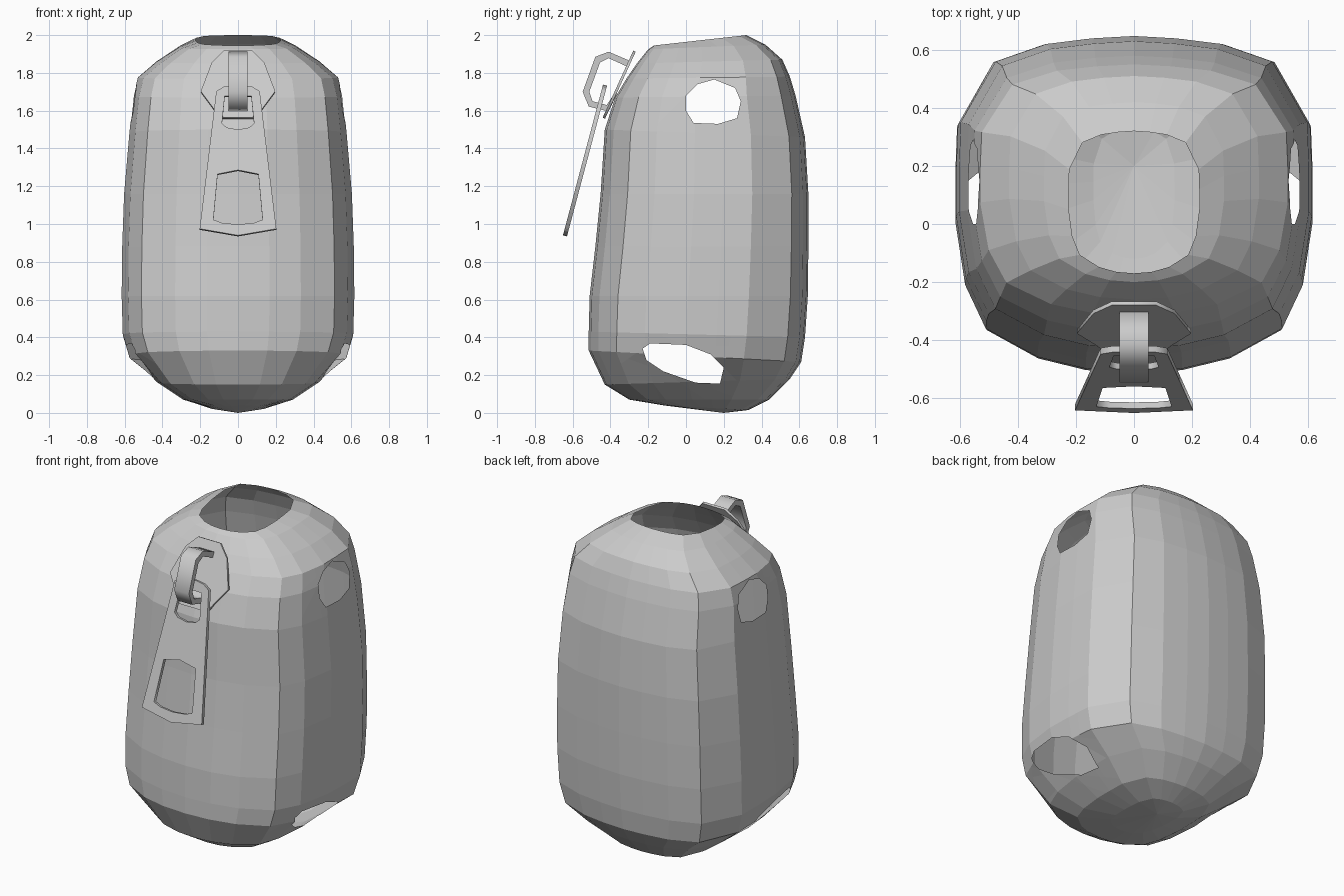
import bpy, bmesh, math
from mathutils import Vector

if "Cube" in bpy.data.objects:
    bpy.data.objects.remove(bpy.data.objects["Cube"])

# ---------- body shell: squarish section lofted through tilted rings ----------
half = [(0, -1), (.27, -.98), (.54, -.91), (.83, -.74), (.945, -.48), (1, -.1), (1, .18),
        (.99, .46), (.79, .84), (.5, .95), (.24, .985), (0, 1)]
section = half + [(-u, v) for u, v in half[-2:0:-1]]

# front y, front z, back y, back z, half width
rings = [(-.12, .04, .33, .015, .14), (-.30, .07, .44, .07, .29), (-.43, .15, .55, .18, .43),
         (-.515, .33, .61, .27, .575), (-.515, .43, .63, .40, .61), (-.51, .62, .645, .62, .616),
         (-.48, .88, .648, .88, .613), (-.452, 1.16, .648, 1.16, .603), (-.43, 1.5, .63, 1.46, .575),
         (-.375, 1.67, .58, 1.68, .555), (-.315, 1.77, .55, 1.78, .53), (-.26, 1.85, .51, 1.87, .43),
         (-.20, 1.925, .42, 1.95, .31), (-.17, 1.945, .32, 2.0, .225)]

bm = bmesh.new()
loops = []
for yf, zf, yb, zb, w in rings:
    loops.append([bm.verts.new((u * w, yf + (yb - yf) * (v + 1) / 2, zf + (zb - zf) * (v + 1) / 2))
                  for u, v in section])
n = len(section)
for a, b in zip(loops, loops[1:]):
    for i in range(n):
        j = (i + 1) % n
        bm.faces.new((a[i], a[j], b[j], b[i]))
pole = bm.verts.new((0, .2, 0))
for i in range(n):
    bm.faces.new((pole, loops[0][(i + 1) % n], loops[0][i]))


def cut_side_holes(poly):
    """Cut a convex y-z outline through both sides of the shell."""
    lo = [min(p[k] for p in poly) for k in (0, 1)]
    hi = [max(p[k] for p in poly) for k in (0, 1)]
    edges = list(zip(poly, poly[1:] + poly[:1]))

    def near(f):
        if abs(f.calc_center_median().x) < .25:
            return False
        return all(min(v.co[k + 1] for v in f.verts) < hi[k] and
                   max(v.co[k + 1] for v in f.verts) > lo[k] for k in (0, 1))

    for p, q in edges:
        faces = [f for f in bm.faces if near(f)]
        geom = faces + list({e for f in faces for e in f.edges}) + list({v for f in faces for v in f.verts})
        bmesh.ops.bisect_plane(bm, geom=geom, dist=1e-5, plane_co=(0, p[0], p[1]),
                               plane_no=Vector((0, q[1] - p[1], p[0] - q[0])).normalized())

    def inside(f):
        c = f.calc_center_median()
        s = [(q[0] - p[0]) * (c.z - p[1]) - (q[1] - p[1]) * (c.y - p[0]) for p, q in edges]
        return abs(c.x) > .25 and (max(s) < 0 or min(s) > 0)

    bmesh.ops.delete(bm, geom=[f for f in bm.faces if inside(f)], context='FACES')


# arm openings, then leg openings
cut_side_holes([(0, 1.68), (.06, 1.74), (.15, 1.765), (.26, 1.72), (.29, 1.65),
                (.27, 1.56), (.17, 1.53), (.04, 1.535), (0, 1.6)])
cut_side_holes([(-.23, .34), (-.19, .368), (0, .36), (.13, .31), (.2, .24),
                (.18, .155), (.05, .16), (-.12, .22), (-.21, .28)])
bmesh.ops.recalc_face_normals(bm, faces=bm.faces)
mesh = bpy.data.meshes.new("body_shell")
bm.to_mesh(mesh)
bm.free()
bpy.context.collection.objects.link(bpy.data.objects.new("body_shell", mesh))


# ---------- flat parts: filled outlines with thickness ----------
def plate(name, outlines, thickness, loc, rot):
    cu = bpy.data.curves.new(name + "_outline", 'CURVE')
    cu.dimensions = '2D'
    cu.fill_mode = 'BOTH'
    cu.extrude = thickness / 2
    for pts in outlines:
        sp = cu.splines.new('POLY')
        sp.points.add(len(pts) - 1)
        for p, (x, y) in zip(sp.points, pts):
            p.co = (x, y, 0, 1)
        sp.use_cyclic_u = True
    tmp = bpy.data.objects.new(name + "_tmp", cu)
    bpy.context.collection.objects.link(tmp)
    bpy.context.view_layer.update()
    dg = bpy.context.evaluated_depsgraph_get()
    me = bpy.data.meshes.new_from_object(tmp.evaluated_get(dg))
    bpy.data.objects.remove(tmp)
    ob = bpy.data.objects.new(name, me)
    ob.location, ob.rotation_euler = loc, rot
    bpy.context.collection.objects.link(ob)


def mirrored(right, z0, tilt):
    """Right-hand (x, z) points read from the front, mirrored and unprojected to the tilted plane."""
    pts = right + [(-x, z) for x, z in reversed(right) if x > 0]
    return [(x, (z - z0) / math.sin(tilt)) for x, z in pts]


# slider plate lying on the chest
t = math.atan2(.35, .16)
plate("slider_plate", [mirrored([(.075, 1.915), (.14, 1.85), (.197, 1.70), (.13, 1.61), (.10, 1.56)], 1.735, t)],
      .014, (0, -.355, 1.735), (t, 0, 0))

# hanging pull tab with two windows
t = math.atan2(.79, .21)
tab = [(0, 1.735), (.075, 1.725), (.115, 1.70), (.203, .972), (0, .937)]
upper = [(.07, 1.675), (.085, 1.53), (.06, 1.508), (0, 1.497)]
lower = [(0, 1.283), (.108, 1.262), (.13, 1.02), (.085, 1.003), (0, .995)]
plate("pull_tab", [mirrored(o, 1.335, t) for o in (tab, upper, lower)],
      .022, (0, -.535, 1.335), (t, 0, 0))

# bridge strip that holds the tab
outer = [(-.30, 1.865), (-.41, 1.912), (-.48, 1.885), (-.547, 1.70), (-.515, 1.622), (-.41, 1.595), (-.365, 1.69)]
inner = [(-.38, 1.69), (-.42, 1.63), (-.495, 1.65), (-.512, 1.70), (-.455, 1.855), (-.41, 1.878), (-.315, 1.835)]
plate("slider_bridge", [outer + inner], .1, (0, 0, 0), (math.pi / 2, 0, math.pi / 2))
